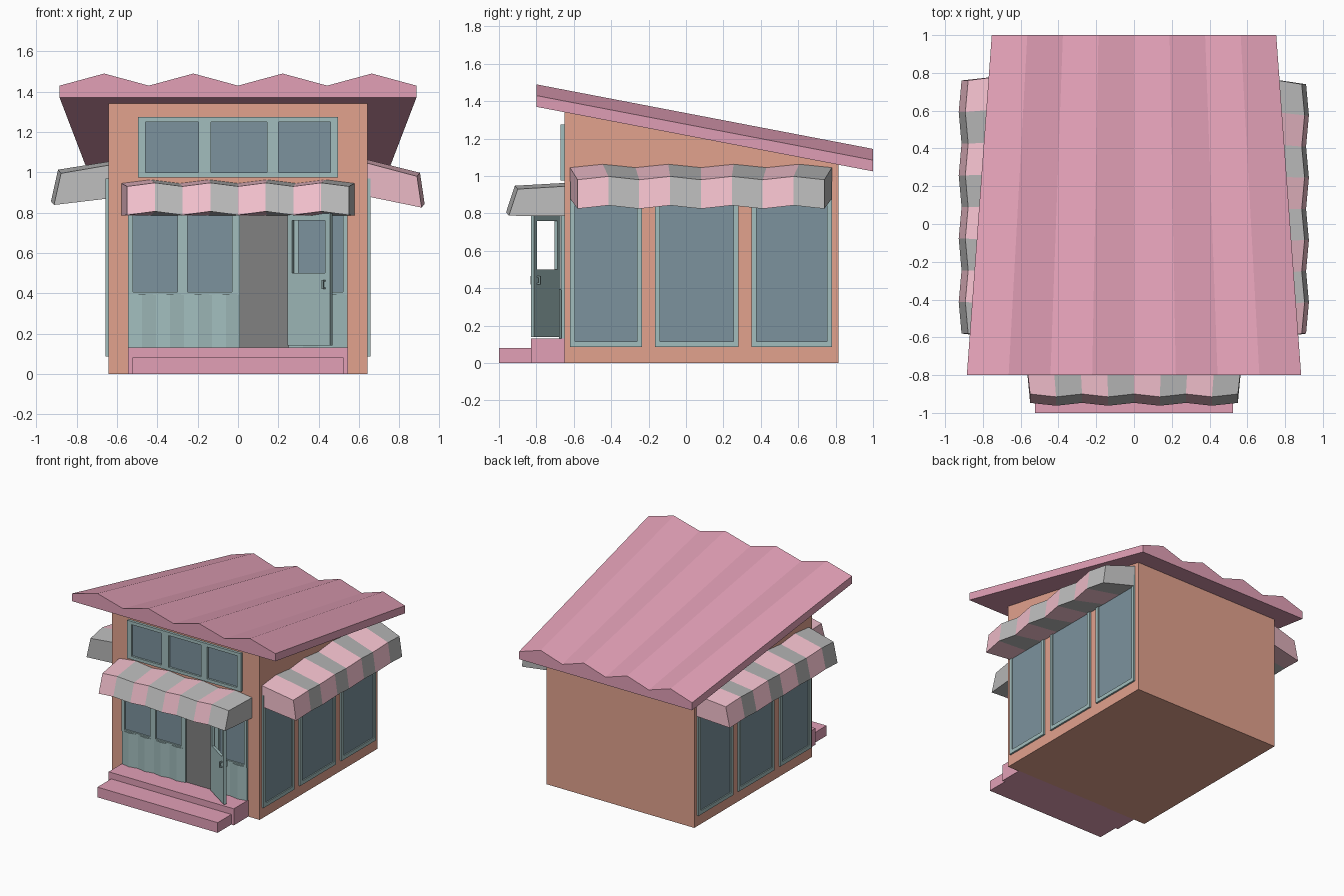
import bpy, bmesh, math
from mathutils import Matrix, Vector

if "Cube" in bpy.data.objects:
    bpy.data.objects.remove(bpy.data.objects["Cube"])


def mat(name, r, g, b):
    m = bpy.data.materials.new(name)
    m.diffuse_color = (r, g, b, 1)
    m.use_nodes = True
    m.node_tree.nodes["Principled BSDF"].inputs["Base Color"].default_value = m.diffuse_color
    return m


WALL = mat("terracotta", .76, .36, .27)
ROOF = mat("rose", .76, .35, .47)
TEAL = mat("teal", .36, .51, .51)
GLASS = mat("glass", .20, .29, .34)
PINK = mat("awning_pink", .88, .52, .6)
GREY = mat("awning_grey", .5, .5, .5)
DARK = mat("doorway_grey", .22, .22, .22)


def finish(name, bm, *mats):
    bmesh.ops.recalc_face_normals(bm, faces=bm.faces)
    me = bpy.data.meshes.new(name)
    bm.to_mesh(me)
    bm.free()
    for m in mats:
        me.materials.append(m)
    ob = bpy.data.objects.new(name, me)
    bpy.context.collection.objects.link(ob)
    return ob


def add_box(bm, lo, hi, mi=0):
    a, b = Vector(lo), Vector(hi)
    size = [abs(v) for v in b - a]
    vs = bmesh.ops.create_cube(bm, size=1, matrix=Matrix.Translation((a + b) / 2)
                               @ Matrix.Diagonal((*size, 1)))["verts"]
    for f in {f for v in vs for f in v.link_faces}:
        f.material_index = mi


def box(name, lo, hi, m):
    bm = bmesh.new()
    add_box(bm, lo, hi)
    return finish(name, bm, m)


def loft(name, rings, m, face_mat=None):
    """Closed solid through equal-length rings; face_mat picks the material of each span."""
    bm = bmesh.new()
    rs = [[bm.verts.new(p) for p in r] for r in rings]
    n = len(rs[0])
    fm = face_mat or (lambda i: 0)
    for i in range(len(rs) - 1):
        for j in range(n):
            k = (j + 1) % n
            bm.faces.new((rs[i][j], rs[i][k], rs[i+1][k], rs[i+1][j])).material_index = fm(i)
    bm.faces.new(rs[0]).material_index = fm(0)
    bm.faces.new(rs[-1]).material_index = fm(len(rs) - 2)
    return finish(name, bm, *m)


# Wall mappings: u along the wall, d outward, z up
def front(u, d, z): return (u, -.65 - d, z)
def right(u, d, z): return (.643 + d, u, z)
def left(u, d, z): return (-.643 - d, u, z)


# Building body with sloping top
loft("body", [[(x, -.65, 0), (x, .815, 0), (x, .815, 1.065), (x, -.65, 1.343)]
              for x in (-.643, .643)], [WALL])

# Tapered zigzag roof
def roof_ring(y, half, z):
    top = [(half * (i / 4 - 1), y, z + .06 + .06 * (i % 2)) for i in range(9)]
    return top + [(half, y, z), (-half, y, z)]

loft("roof", [roof_ring(-.8, .885, 1.37), roof_ring(1, .753, 1.025)], [ROOF])

# Steps
box("porch_step", (-.545, -.83, 0), (.545, -.645, .13), ROOF)
box("lower_step", (-.523, -1, 0), (.523, -.82, .08), ROOF)


# Windows: frame bars around each pane, glass set back
def window(name, side, u, z, panes, pz, depth=.018):
    bm = bmesh.new()
    def bar(u0, u1, z0, z1, d=depth, mi=0):
        add_box(bm, side(u0, -.005, z0), side(u1, d, z1), mi)
    bar(u[0], u[1], z[0], pz[0])
    bar(u[0], u[1], pz[1], z[1])
    edges = [u[0]] + [e for p in panes for e in p] + [u[1]]
    for a, b in zip(edges[::2], edges[1::2]):
        bar(a, b, *pz)
    for a, b in panes:
        bar(a, b, pz[0], pz[1], .005, 1)
    finish(name, bm, TEAL, GLASS)


for nm, side in (("right", right), ("left", left)):
    for i, (a, b) in enumerate(((-.62, -.235), (-.165, .28), (.35, .78))):
        window(f"{nm}_window_{i + 1}", side, (a, b), (.085, .97),
               [(a + .027, b - .027)], (.115, .94), .014)
window("upper_window", front, (-.495, .495), (.975, 1.275),
       [(-.46, -.195), (-.135, .145), (.2, .46)], (1.0, 1.25), .02)
window("shop_window_left", front, (-.545, .01), (.39, .93),
       [(-.52, -.3), (-.25, -.03)], (.405, .85))
window("shop_window_right", front, (.25, .543), (.39, .93), [(.3, .52)], (.405, .85))


# Corrugated panels beneath the shop windows
def corrugated(name, x0, x1, n):
    rings = []
    for i in range(n + 1):
        x, d = x0 + (x1 - x0) * i / n, .015 + .014 * (i % 2)
        rings.append([front(x, -.005, .13), front(x, d, .13),
                      front(x, d, .395), front(x, -.005, .395)])
    loft(name, rings, [TEAL])


corrugated("panel_left", -.545, .01, 8)
corrugated("panel_right", .25, .543, 4)

# Doorway and header
box("doorway", front(.01, -.005, .13), front(.25, .006, .84), DARK)
box("door_header", front(.01, -.005, .83), front(.25, .018, .93), TEAL)

# Open door with a see-through window, hinged at its left edge
bm = bmesh.new()
for x0, x1, z0, z1 in ((0, .255, .14, .5), (0, .255, .76, .84),
                       (0, .027, .5, .76), (.225, .255, .5, .76)):
    add_box(bm, (x0, -.01, z0), (x1, .01, z1))
# Door handles on both faces
for s in (-1, 1):
    add_box(bm, (.217, s * .022, .42), (.227, s * .03, .465))
    for z in (.42, .457):
        add_box(bm, (.217, s * .008, z), (.227, s * .024, z + .008))
door = finish("door", bm, TEAL)
door.location = (.25, -.68, 0)
door.rotation_euler = (0, 0, -math.atan2(.14, .21))


# Striped zigzag awnings: profile is wall top, fold, lip, wall bottom
def awning(name, side, centre, wall_half, lip_half, profile, first):
    rings = []
    for i in range(9):
        t, o = i / 4 - 1, i % 2
        ring = []
        for k, (d, z) in enumerate(profile):
            lip = k in (1, 2)
            u = centre + t * (lip_half if lip else wall_half)
            ring.append(side(u, d + (.015 * o if lip else 0),
                             z + (.018 * o if k < 3 else 0)))
        rings.append(ring)
    loft(name, rings, [PINK, GREY], lambda i: (i + first) % 2)


awning("front_awning", front, 0, .578, .55,
       [(0, .945), (.25, .93), (.297, .788), (0, .785)], 0)
awning("right_awning", right, .08, .7, .66,
       [(0, 1.045), (.245, .98), (.268, .825), (0, .88)], 0)
awning("left_awning", left, .09, .7, .67,
       [(0, 1.035), (.235, .995), (.27, .838), (0, .87)], 1)
